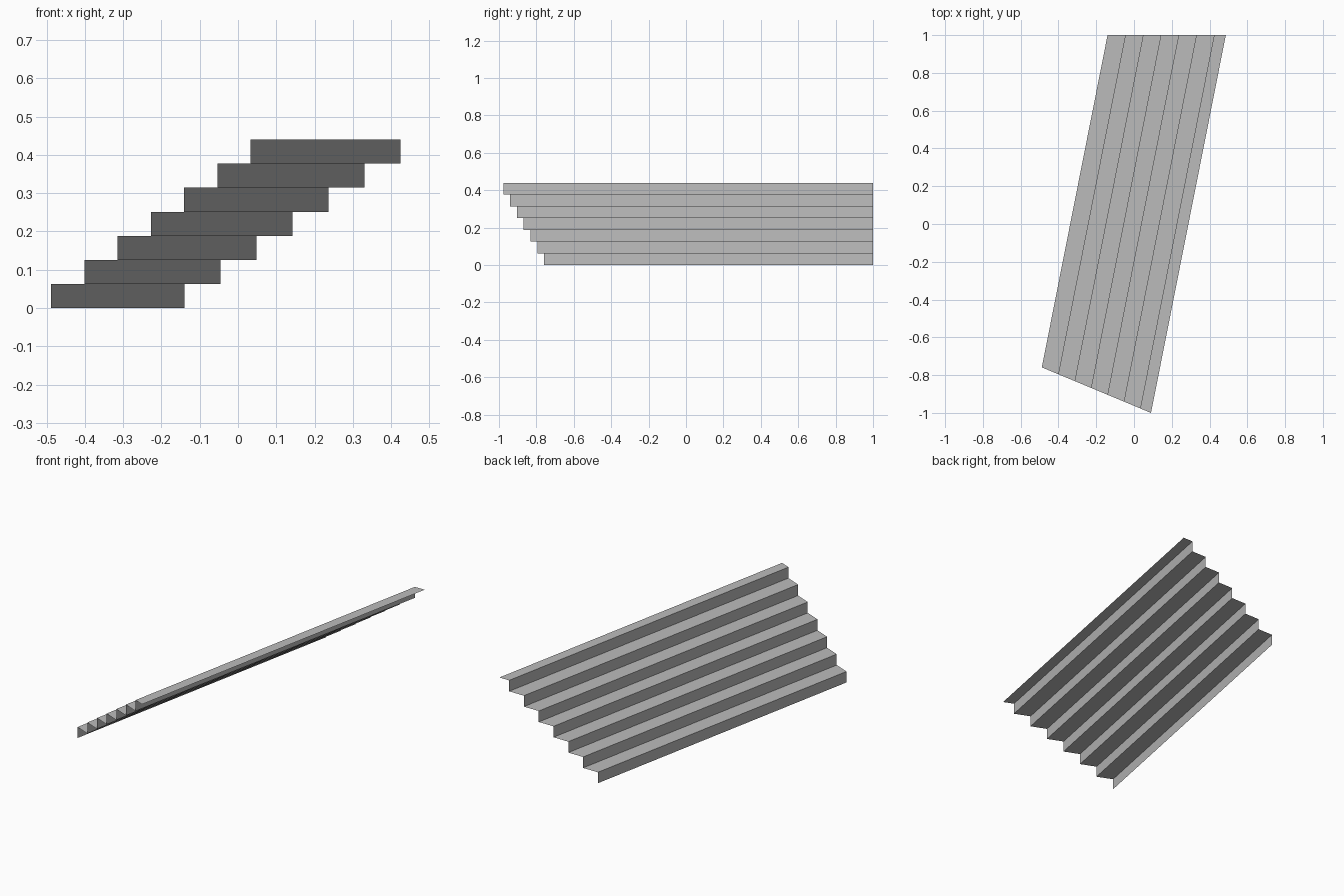
import bpy
import bmesh
from mathutils import Vector

cube = bpy.data.objects.get("Cube")
if cube:
    bpy.data.objects.remove(cube, do_unlink=True)

STEPS = 7
RISE = 0.44 / STEPS
LAST_TREAD = 0.66  # the top tread is narrower than the others

# Ends of the first riser, and how far each end moves per step
front_start, front_step = Vector((-0.488, -0.759, 0)), Vector((0.0868, -0.0362, 0))
back_start, back_step = Vector((-0.14, 1.0, 0)), Vector((0.094, 0, 0))

concrete = bpy.data.materials.new("concrete_grey")
colour = (0.5, 0.5, 0.5, 1)
concrete.diffuse_color = colour
concrete.use_nodes = True
concrete.node_tree.nodes["Principled BSDF"].inputs["Base Color"].default_value = colour

# Stepped profile as (distance in steps, height)
profile = [(0, 0)]
for i in range(STEPS):
    run = i + 1 if i < STEPS - 1 else i + LAST_TREAD
    profile += [(i, (i + 1) * RISE), (run, (i + 1) * RISE)]

# Folded sheet of risers and treads, spanning from front to back
bm = bmesh.new()
rows = []
for run, height in profile:
    up = Vector((0, 0, height))
    rows.append((bm.verts.new(front_start + front_step * run + up),
                 bm.verts.new(back_start + back_step * run + up)))
for (f0, b0), (f1, b1) in zip(rows, rows[1:]):
    bm.faces.new((f0, f1, b1, b0))

mesh = bpy.data.meshes.new("stair_flight")
bm.to_mesh(mesh)
bm.free()
mesh.materials.append(concrete)
stairs = bpy.data.objects.new("stair_flight", mesh)
bpy.context.collection.objects.link(stairs)
